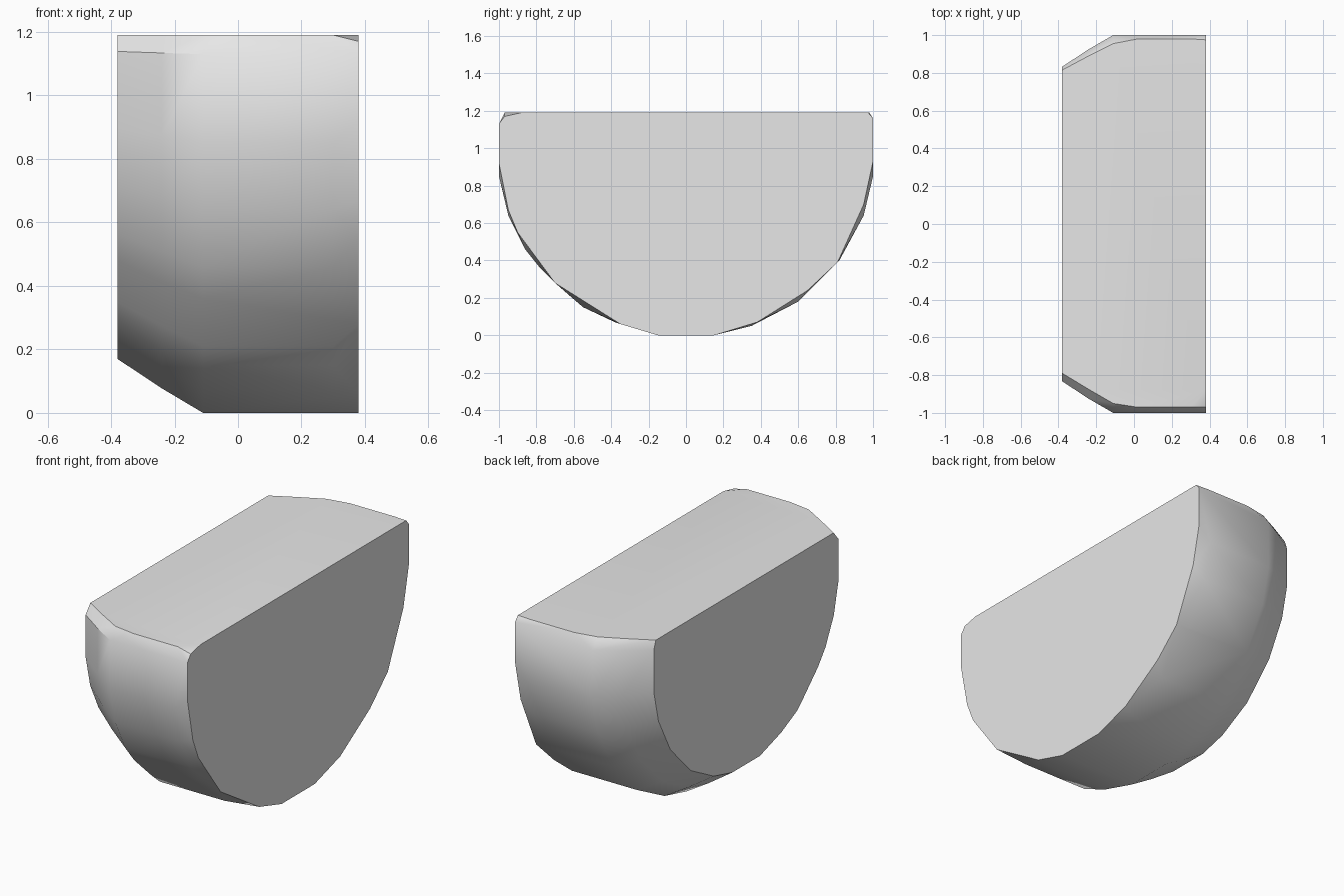
import bpy
import bmesh
from math import radians

cube = bpy.data.objects.get("Cube")
if cube:
    bpy.data.objects.remove(cube, do_unlink=True)

TOP = 1.19
HALF = 0.38

# One plain grey
grey = bpy.data.materials.new("plain grey")
grey.use_nodes = True
colour = (0.8, 0.8, 0.8, 1)
grey.diffuse_color = colour
grey.node_tree.nodes["Principled BSDF"].inputs["Base Color"].default_value = colour

# Rounded belly as (y, z), from the front rim to the back rim
belly = [(-1, 1.13), (-1, 0.85), (-0.95, 0.64), (-0.86, 0.46), (-0.78, 0.36),
         (-0.62, 0.21), (-0.55, 0.15), (-0.38, 0.07), (-0.15, 0),
         (0.15, 0), (0.35, 0.05), (0.6, 0.18), (0.82, 0.4),
         (0.95, 0.64), (1, 0.85), (1, 1.13)]

# Coarser outline of the large flat side
large_side = [(-0.88, TOP), (-0.97, 1.17), (-1, 1.13), (-1, 0.92), (-0.95, 0.67),
              (-0.9, 0.55), (-0.7, 0.28), (-0.35, 0.06), (-0.15, 0),
              (0.15, 0), (0.38, 0.07), (0.65, 0.24), (0.81, 0.39),
              (0.95, 0.7), (1, 0.93), (1, 1.16), (0.975, TOP)]


def ring(x, width, height, front, back):
    """Belly section scaled about the top, closed by its two top corners."""
    points = [(x, y * width, TOP - (TOP - z) * height) for y, z in belly]
    return points + [(x, front, TOP), (x, back, TOP)]


points = [(HALF, y, z) for y, z in large_side]
points += ring(0.3, 1, 1, -0.97, 0.98)
points += ring(0.02, 1, 1, -0.97, 0.98)
points += ring(-0.11, 1, 1, -0.95, 0.955)
points += ring(-0.24, 0.925, 0.935, -0.875, 0.89)
points += ring(-HALF, 0.833, 0.857, -0.79, 0.815)

# Skin the sections into one solid with flat top and sides
bm = bmesh.new()
for p in points:
    bm.verts.new(p)
hull = bmesh.ops.convex_hull(bm, input=bm.verts)
loose = [v for v in bm.verts if not v.link_faces]
bmesh.ops.delete(bm, geom=loose, context='VERTS')
bmesh.ops.dissolve_limit(bm, angle_limit=radians(0.5),
                         verts=bm.verts, edges=bm.edges)
bmesh.ops.recalc_face_normals(bm, faces=bm.faces)

mesh = bpy.data.meshes.new("half_round_block")
bm.to_mesh(mesh)
bm.free()
mesh.materials.append(grey)
block = bpy.data.objects.new("half_round_block", mesh)
bpy.context.collection.objects.link(block)

# Smooth belly, crisp rims
bpy.ops.object.select_all(action='DESELECT')
block.select_set(True)
bpy.context.view_layer.objects.active = block
bpy.ops.object.shade_smooth_by_angle(angle=radians(35))
